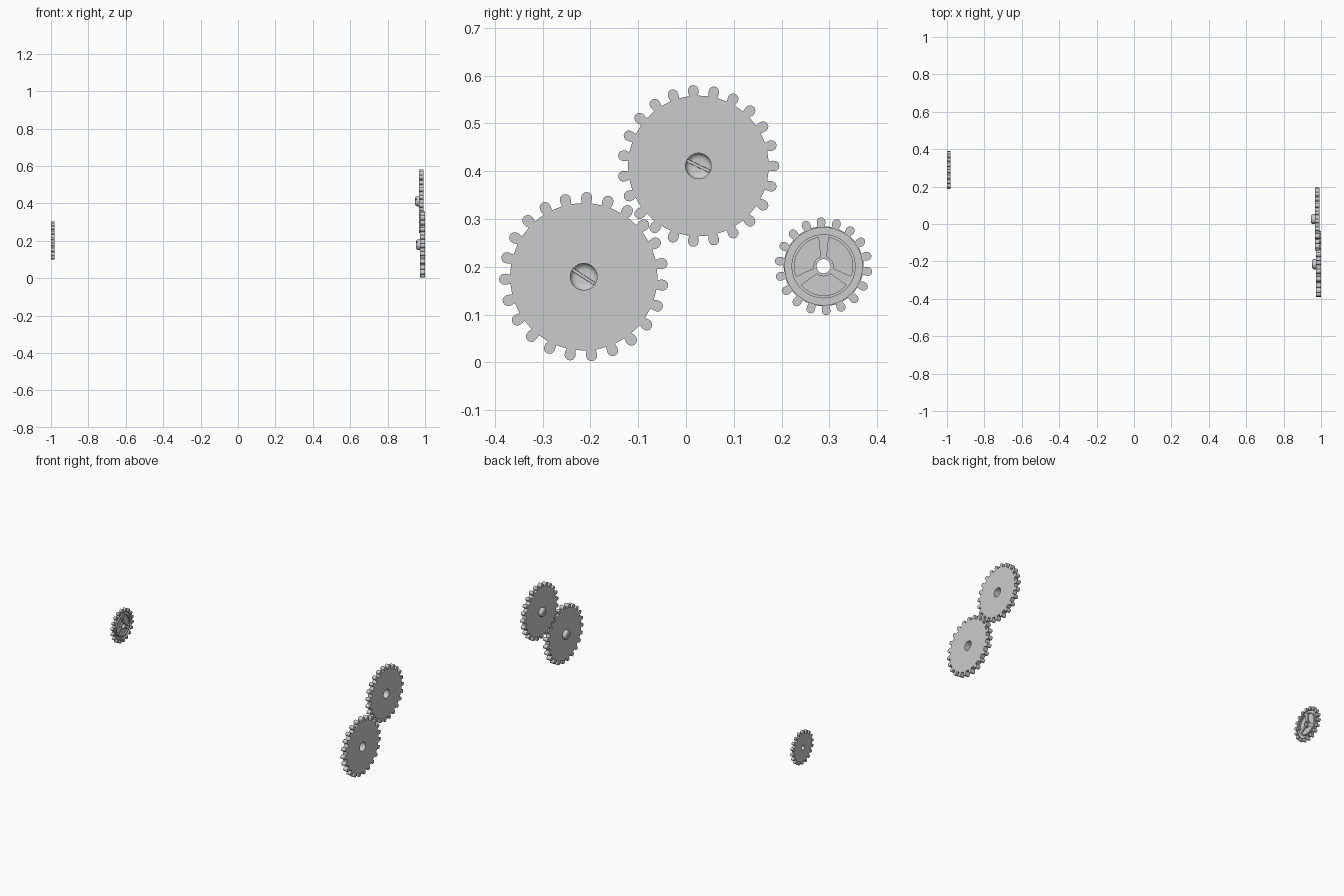
import bpy, bmesh
from math import sin, cos, pi, radians, hypot
from mathutils import Vector

if "Cube" in bpy.data.objects:
    bpy.data.objects.remove(bpy.data.objects["Cube"])

# Outlines are lists of (y, z) points around the gear's own axis
def circle(r, n=64):
    return [(r * cos(2 * pi * i / n), r * sin(2 * pi * i / n)) for i in range(n)]

def gear_outline(teeth, phase, root, tip, half):
    pts = []
    # slim neck swelling to a rounded head
    head = tip - half
    prof = [(root, -0.82 * half), (head - 0.3 * half, -half)]
    prof += [(head + half * cos(radians(a)), half * sin(radians(a))) for a in range(-75, 76, 25)]
    prof += [(head - 0.3 * half, half), (root, 0.82 * half)]
    for t in range(teeth):
        a = radians(phase + 360 * t / teeth)
        c, s = cos(a), sin(a)
        pts += [(u * c - v * s, u * s + v * c) for u, v in prof]
        mid = a + pi / teeth
        pts.append((root * cos(mid), root * sin(mid)))
    return pts

def sector(a0, a1, r0, r1, n=16):
    arc = [radians(a0 + (a1 - a0) * i / n) for i in range(n + 1)]
    inset = radians(8)
    inner = [radians(a0) + inset + (radians(a1 - a0) - 2 * inset) * i / 8 for i in range(9)]
    return ([(r1 * cos(a), r1 * sin(a)) for a in arc] +
            [(r0 * cos(a), r0 * sin(a)) for a in reversed(inner)])

def finish(bm, name, loc):
    bmesh.ops.recalc_face_normals(bm, faces=bm.faces)
    me = bpy.data.meshes.new(name)
    bm.to_mesh(me)
    bm.free()
    ob = bpy.data.objects.new(name, me)
    bpy.context.collection.objects.link(ob)
    ob.location = loc
    bpy.ops.object.select_all(action='DESELECT')
    ob.select_set(True)
    bpy.context.view_layer.objects.active = ob
    bpy.ops.object.shade_smooth_by_angle(angle=radians(28))
    return ob

def plate(name, y, z, x0, x1, loops):
    """Flat plate between x0 and x1; the first loop is the rim, the rest are holes."""
    bm = bmesh.new()
    edges = []
    for loop in loops:
        vs = [bm.verts.new((0, p[0], p[1])) for p in loop]
        edges += [bm.edges.new((vs[i], vs[(i + 1) % len(vs)])) for i in range(len(vs))]
    bmesh.ops.triangle_fill(bm, edges=edges, use_beauty=True, normal=(1, 0, 0))
    ext = bmesh.ops.extrude_face_region(bm, geom=bm.faces[:], use_keep_orig=True)
    new = [g for g in ext['geom'] if isinstance(g, bmesh.types.BMVert)]
    bmesh.ops.translate(bm, verts=new, vec=(x1 - x0, 0, 0))
    return finish(bm, name, (x0, y, z))

def screw_head(name, y, z, x_base, height, r, angle):
    """Hollow domed cap pointing to -x, with a slot pressed across it."""
    bm = bmesh.new()
    n = 48
    prof = [(0, r), (-0.45 * height, r)]
    prof += [(-height * (0.45 + 0.55 * sin(radians(a))), r * (0.5 + 0.5 * cos(radians(a))))
             for a in (15, 30, 45, 60, 75, 90)]
    rings = [[bm.verts.new((x, q * cos(2 * pi * i / n), q * sin(2 * pi * i / n)))
              for i in range(n)] for x, q in prof]
    for a, b in zip(rings, rings[1:]):
        for i in range(n):
            bm.faces.new((a[i], a[(i + 1) % n], b[(i + 1) % n], b[i]))
    bm.faces.new(rings[-1])
    # slot
    nrm = Vector((0, -sin(radians(angle)), cos(radians(angle))))
    w = 0.003
    for d in (-w - 0.0003, -w, w, w + 0.0003):
        bmesh.ops.bisect_plane(bm, geom=bm.verts[:] + bm.edges[:] + bm.faces[:],
                               plane_co=nrm * d, plane_no=nrm, dist=1e-6)
    for v in bm.verts:
        if abs(v.co.dot(nrm)) < w + 0.0001:
            v.co.x = max(v.co.x, -0.6 * height)
    return finish(bm, name, (x_base, y, z))

# Two large meshing gears, each with a slotted screw head
for name, y, z, x0, x1, phase, root, tip, half, hub, ang in (
        ("lower_large_gear", -0.214, 0.179, 0.972, 1.0, 9.6, 0.154, 0.1775, 0.0115, 0.028, -33),
        ("upper_large_gear", 0.026, 0.411, 0.967, 0.993, 0.0, 0.147, 0.1695, 0.011, 0.0268, -25)):
    plate(name, y, z, x0, x1, [gear_outline(23, phase, root, tip, half), circle(hub, 48)])
    screw_head(name + "_screw", y, z, x0, 0.021, hub, ang)

# Small gear: toothed rim, back disc, three-spoke wheel and hub
sy, sz = 0.288, 0.201
plate("small_gear_rim", sy, sz, -1.0, -0.982,
      [gear_outline(18, 13.2, 0.0835, 0.1025, 0.009), circle(0.081)])
plate("small_gear_disc", sy, sz, -0.9995, -0.991, [circle(0.081), circle(0.015, 32)])
pockets = [sector(a + 10, a + 110, 0.021, 0.061) for a in (90, 210, 330)]
plate("small_gear_spokes", sy, sz, -0.9915, -0.983,
      [circle(0.067), circle(0.0175, 32)] + pockets)
plate("small_gear_hub", sy, sz, -0.9915, -0.981, [circle(0.0175, 32), circle(0.015, 32)])
